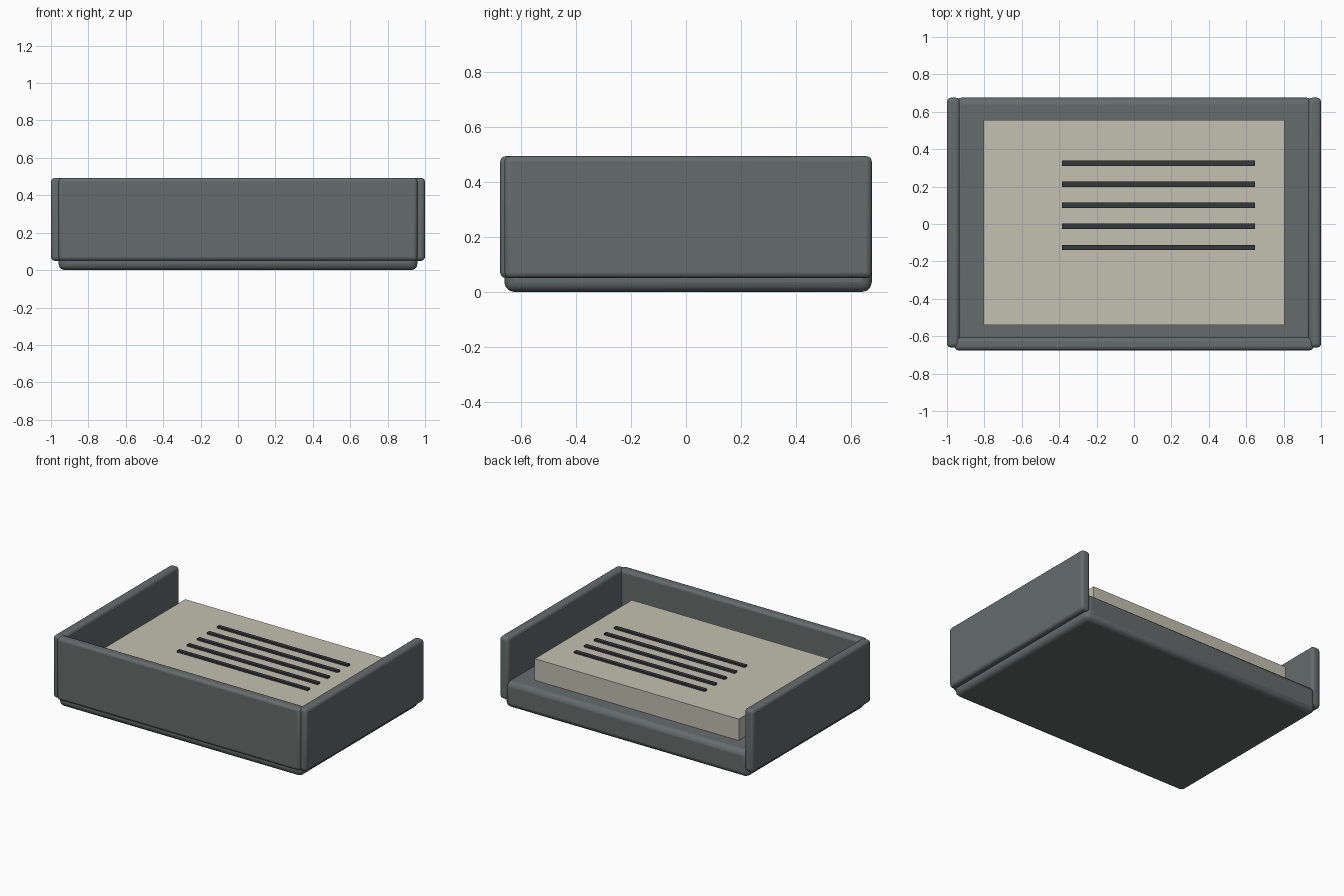
import bpy, math

if "Cube" in bpy.data.objects:
    bpy.data.objects.remove(bpy.data.objects["Cube"])


def material(name, color):
    m = bpy.data.materials.new(name)
    m.diffuse_color = (*color, 1)
    m.use_nodes = True
    m.node_tree.nodes["Principled BSDF"].inputs["Base Color"].default_value = m.diffuse_color
    return m


shell = material("slate", (0.13, 0.15, 0.148))
paper = material("paper", (0.55, 0.53, 0.44))
ink = material("ink", (0.035, 0.04, 0.043))


def box(name, x, y, z, mat, bevel=0):
    """Box from (min, max) ranges, with optional rounded edges."""
    ranges = (x, y, z)
    bpy.ops.mesh.primitive_cube_add(size=1, location=[(a + b) / 2 for a, b in ranges])
    ob = bpy.context.object
    ob.name = name
    ob.scale = [b - a for a, b in ranges]
    bpy.ops.object.transform_apply(location=False, rotation=False, scale=True)
    ob.data.materials.append(mat)
    if bevel:
        mod = ob.modifiers.new("rounded_edges", 'BEVEL')
        mod.width = bevel
        mod.segments = 3
        bpy.ops.object.shade_smooth_by_angle(angle=math.radians(35))
    return ob


# Tray floor and three walls, open at the back
box("tray_base", (-0.96, 0.96), (-0.66, 0.675), (0, 0.185), shell, 0.035)
box("front_wall", (-0.96, 0.96), (-0.675, -0.607), (0.05, 0.493), shell, 0.02)
for side, x in (("left", (-1, -0.932)), ("right", (0.932, 1))):
    box(side + "_wall", x, (-0.66, 0.675), (0.05, 0.493), shell, 0.02)

# Paper stack with printed lines
box("paper_stack", (-0.805, 0.805), (-0.54, 0.555), (0.18, 0.338), paper)
for i in range(5):
    y = 0.325 - i * 0.1125
    box(f"printed_line_{i + 1}", (-0.385, 0.647), (y - 0.014, y + 0.014),
        (0.333, 0.35), ink)
